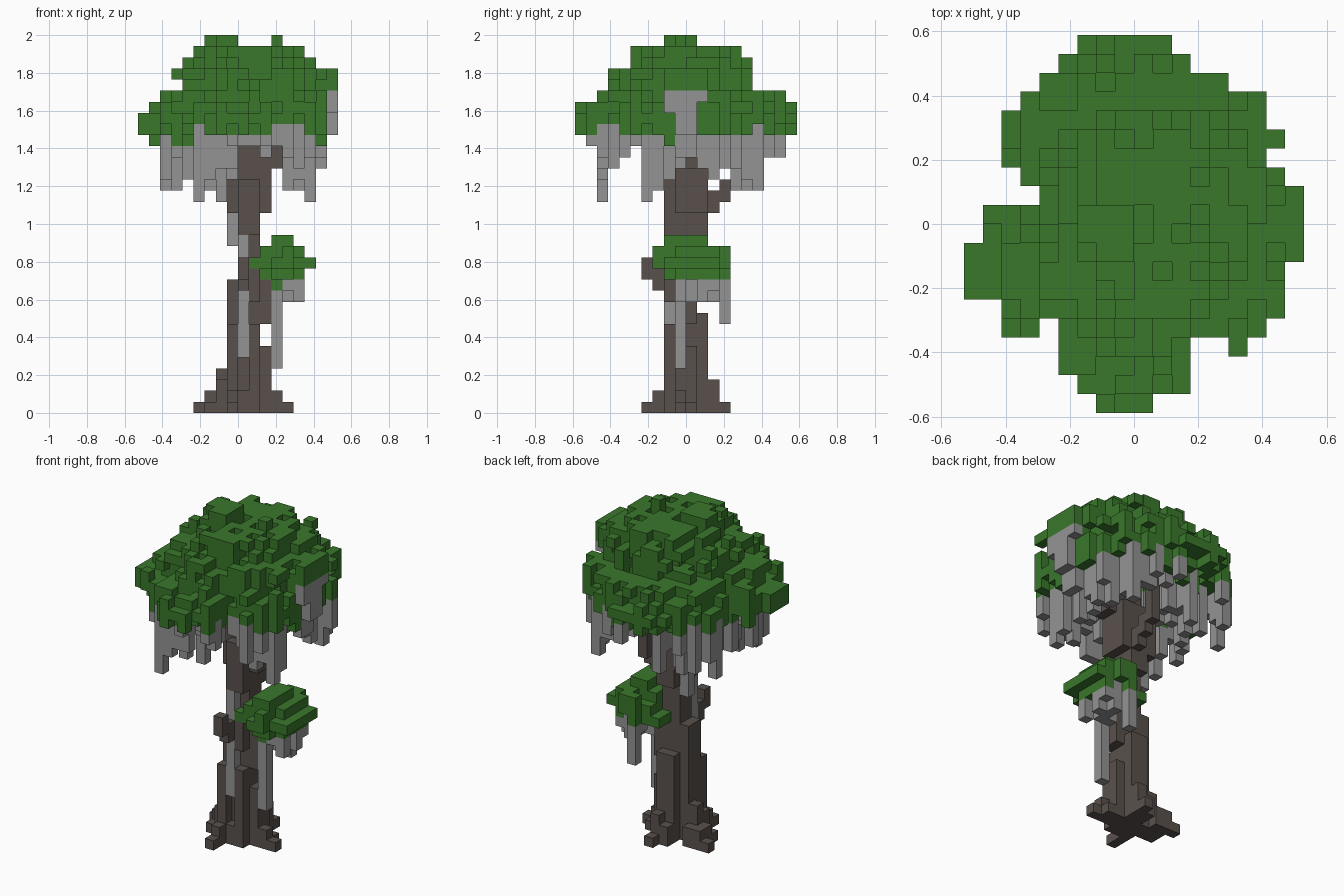
import bpy, bmesh, random
from mathutils import Vector

random.seed(4)
UNIT = 2 / 34  # edge of one block

if "Cube" in bpy.data.objects:
    bpy.data.objects.remove(bpy.data.objects["Cube"], do_unlink=True)


def material(name, color):
    mat = bpy.data.materials.new(name)
    mat.use_nodes = True
    mat.diffuse_color = (*color, 1)
    mat.node_tree.nodes["Principled BSDF"].inputs["Base Color"].default_value = (*color, 1)
    return mat


leaf_green = material("leaf green", (0.041, 0.186, 0.024))
bark_brown = material("bark brown", (0.1, 0.081, 0.073))
vine_grey = material("vine grey", (0.295, 0.295, 0.295))


def box(x0, x1, y0, y1, z0, z1):
    """Block cells filling a box."""
    return {(x, y, z) for x in range(x0, x1) for y in range(y0, y1) for z in range(z0, z1)}


def neighbours(cell):
    """The six cells around a cell, with axis and side."""
    for axis in range(3):
        for side in (0, 1):
            near = list(cell)
            near[axis] += side * 2 - 1
            yield axis, side, tuple(near)


def build(name, cells, mat):
    """Turn block cells into a mesh holding only the exposed faces."""
    bm = bmesh.new()
    verts = {}

    def vert(p):
        key = tuple(round(c) for c in p)
        if key not in verts:
            verts[key] = bm.verts.new(Vector(key) * UNIT)
        return verts[key]

    for cell in sorted(cells):
        for axis, side, near in neighbours(cell):
            if near in cells:
                continue
            u, v = Vector((0, 0, 0)), Vector((0, 0, 0))
            u[(axis + 1) % 3] = v[(axis + 2) % 3] = 1
            base = Vector(cell)
            base[axis] += side
            loop = [base, base + u, base + u + v, base + v]
            if not side:
                loop.reverse()
            bm.faces.new([vert(p) for p in loop])
    mesh = bpy.data.meshes.new(name)
    bm.to_mesh(mesh)
    bm.free()
    mesh.materials.append(mat)
    bpy.context.collection.objects.link(bpy.data.objects.new(name, mesh))


def rounded(layers, rough):
    """Stack of rough elliptical slices; each layer is z: (x0, x1, y0, y1)."""
    cells = set()
    for z, (x0, x1, y0, y1) in layers.items():
        for x, y, _ in sorted(box(x0, x1, y0, y1, z, z + 1)):
            u = abs(x + 0.5 - (x0 + x1) / 2) / ((x1 - x0) / 2)
            v = abs(y + 0.5 - (y0 + y1) / 2) / ((y1 - y0) / 2)
            if u ** 2 + v ** 2 < 1 + random.uniform(-rough, rough):
                cells.add((x, y, z))
    return cells


def pitted(cells, chance):
    """Knock random blocks out of the surface to make it leafy."""
    return {c for c in sorted(cells)
            if all(near in cells for _, _, near in neighbours(c)) or random.random() > chance}


# Roots and trunk
roots = (box(4, 5, -1, 0, 0, 1) | box(-4, -3, 1, 2, 0, 1) | box(-3, 4, -1, 1, 0, 1)
         | box(-3, -1, 0, 2, 0, 2) | box(2, 4, -1, 0, 0, 2) | box(-1, 0, -4, -2, 0, 1)
         | box(1, 2, 2, 4, 0, 1) | box(0, 2, -2, 3, 0, 2) | box(-1, 0, -3, -1, 0, 2)
         | box(-2, 3, -1, 1, 0, 3) | box(-2, -1, 0, 1, 0, 4) | box(1, 2, 2, 3, 0, 3))
trunk = (box(-1, 2, -1, 1, 0, 12) | box(-1, 0, -2, -1, 0, 8) | box(1, 2, -2, -1, 0, 8)
         | box(0, 1, 1, 2, 0, 9) | box(1, 2, 0, 2, 0, 9) | box(2, 3, -1, 1, 0, 6)
         | box(0, 2, -1, 1, 12, 18) | box(0, 2, -2, 2, 16, 21) | box(-1, 3, -1, 2, 18, 23))
# Limbs reaching into the crown, the side bush and a broken stub
limbs = (box(2, 4, -1, 1, 22, 25) | box(0, 2, -1, 1, 23, 29) | box(1, 2, 2, 3, 18, 20)
         | box(1, 2, 3, 4, 19, 21) | box(1, 2, 4, 5, 20, 26)
         | box(2, 3, -1, 1, 8, 12) | box(2, 4, 0, 1, 11, 14) | box(1, 2, -2, -1, 10, 13)
         | box(0, 1, -3, -2, 11, 13) | box(0, 1, -4, -3, 12, 14))
wood = roots | trunk | limbs

# Crown: plan outline as x limits for each row from front to back
rows = [(-2, 1), (-3, 3), (-4, 3), (-4, 3), (-7, 7), (-7, 8), (-9, 8), (-9, 8), (-9, 9), (-8, 9),
        (-8, 9), (-5, 9), (-6, 8), (-7, 7), (-7, 8), (-7, 7), (-6, 7), (-5, 5), (-4, 3), (-3, 2)]
plan = {(x, y - 10) for y, (x0, x1) in enumerate(rows) for x in range(x0, x1)}
plan -= {(-5, -6)}
plan.add((5, -7))
crown_layers = {
    33: (-3, 0, -2, 1), 32: (-4, 6, -5, 5), 31: (-5, 7, -5, 6), 30: (-6, 9, -7, 6),
    29: (-6, 9, -7, 6), 28: (-7, 9, -8, 9), 27: (-8, 9, -10, 10), 26: (-9, 9, -10, 10),
    25: (-9, 9, -9, 9), 24: (-8, 8, -9, 8), 23: (-7, 5, -8, 3)}
solid = {c for c in rounded(crown_layers, 0.25) if c[:2] in plan}
solid = pitted(solid, 0.3) | {(x, y, 26) for x, y in plan}
solid |= box(3, 4, -1, 0, 32, 34) | box(-3, 0, -1, 0, 32, 34) | box(8, 9, -2, 2, 29, 31)
solid |= {(x, y, 25) for x, y in plan if abs(x) + abs(y) > 9 and random.random() < 0.5}

# Keep a leafy shell, notched on the right, and remember its underside
crown, underside = set(), {}
for x, y in sorted(plan):
    top = max(z for z in range(23, 34) if (x, y, z) in solid)
    bottom = 29 if x == 8 and -2 <= y < 2 else random.choice((23, 24, 25, 25, 25, 26))
    keep = [z for z in range(max(bottom, top - 5), top + 1) if (x, y, z) in solid] or [top]
    underside[x, y] = min(keep)
    crown |= {(x, y, z) for z in keep}

# Side bush
bush = pitted(rounded({15: (3, 5, -2, 2), 14: (2, 6, -3, 4), 13: (1, 7, -3, 4),
                       12: (1, 6, -2, 4), 11: (2, 4, -1, 1)}, 0.25), 0.12)
bush |= box(3, 5, -2, 2, 15, 16) | box(6, 7, 0, 1, 13, 14)

# Vines hanging from the crown; lowest end for each column and row
low_x = dict(zip(range(-9, 9), (25, 24, 19, 19, 19, 19, 20, 19, 21, 23, 23, 23, 22, 20, 19, 19, 21, 25)))
low_y = dict(zip(range(-10, 10), (26, 24, 19, 22, 23, 24, 19, 19, 21, 21,
                                  21, 21, 21, 22, 20, 19, 19, 23, 23, 25)))
vines = set()
for (x, y), top in sorted(underside.items()):
    low = max(low_x[x], low_y[y])
    inner = -2 <= x <= 3 and -3 <= y <= 3
    chance = 0.2 if inner else 0.55 if low <= 20 else 0.4
    if x < 8 and random.random() < chance:
        vines |= box(x, x + 1, y, y + 1, low + random.choice((0, 0, 1, 2, 3)), top)
vines |= box(8, 9, -2, -1, 27, 29) | box(8, 9, -1, 1, 25, 29) | box(8, 9, 1, 2, 28, 29)

# Vines below the bush and clinging to the trunk
for x, y, _ in sorted(box(3, 6, -1, 4, 0, 1)):
    if random.random() < 0.7:
        vines |= box(x, x + 1, y, y + 1, random.choice((10, 10, 11)), 13)
vines |= (box(3, 4, -1, 0, 4, 13) | box(3, 4, 3, 4, 8, 13) | box(0, 1, -2, -1, 5, 16)
          | box(-1, 0, 0, 1, 15, 18))

crown -= wood
bush -= wood
vines -= wood | crown | bush

build("trunk", wood, bark_brown)
build("crown_leaves", crown, leaf_green)
build("bush_leaves", bush, leaf_green)
build("hanging_vines", vines, vine_grey)
